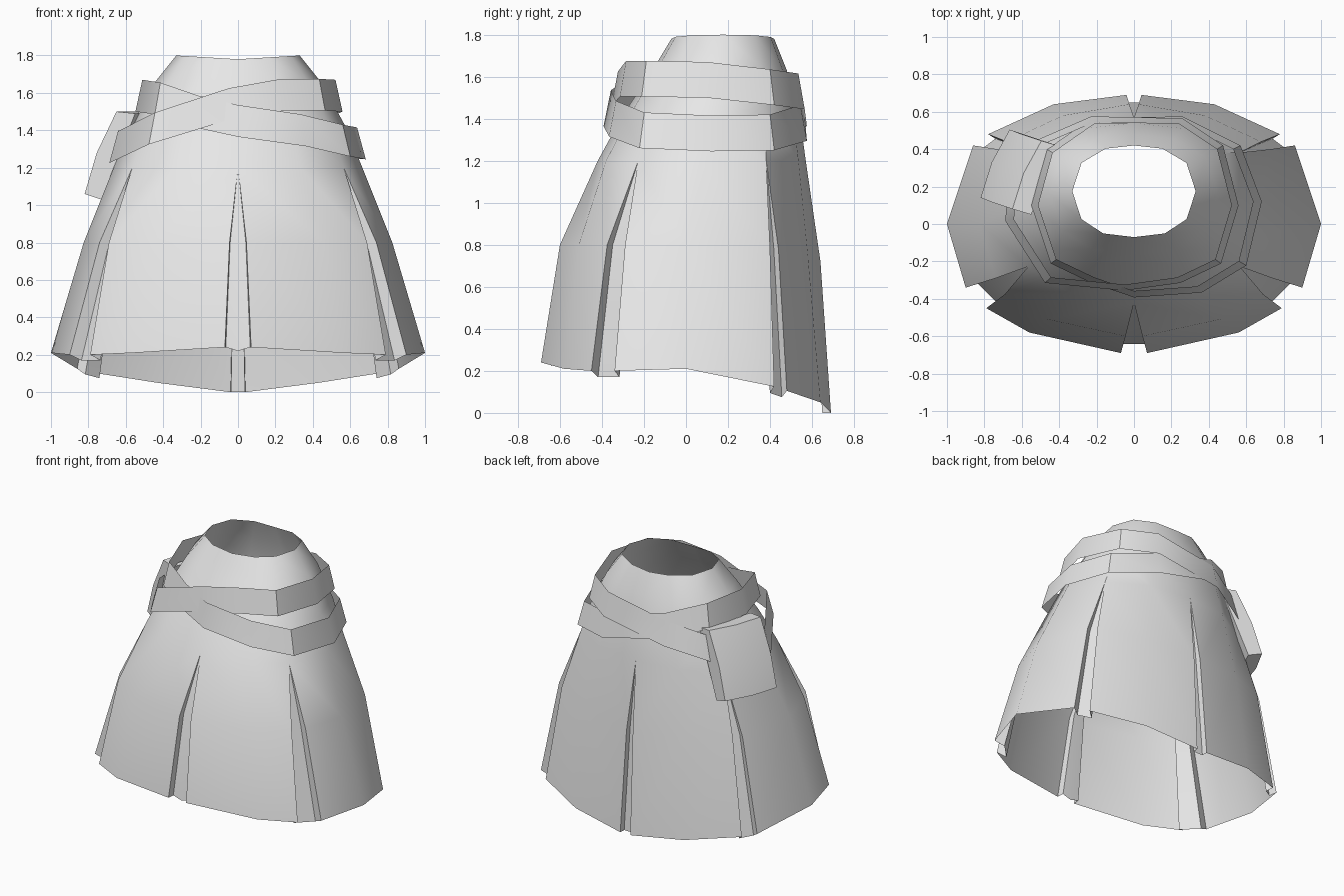
import bpy, bmesh, math
from mathutils import Vector

if "Cube" in bpy.data.objects:
    bpy.data.objects.remove(bpy.data.objects["Cube"])

cloth = bpy.data.materials.new("plain_grey")
cloth.diffuse_color = (0.8, 0.8, 0.8, 1)
cloth.use_nodes = True
cloth.node_tree.nodes["Principled BSDF"].inputs["Base Color"].default_value = cloth.diffuse_color


def make(name, verts, faces, angle=40, mirror=False):
    """Create a smooth-shaded mesh object, optionally mirrored across x."""
    mesh = bpy.data.meshes.new(name)
    mesh.from_pydata(verts, [], faces)
    mesh.materials.append(cloth)
    obj = bpy.data.objects.new(name, mesh)
    bpy.context.collection.objects.link(obj)
    bpy.ops.object.select_all(action='DESELECT')
    obj.select_set(True)
    bpy.context.view_layer.objects.active = obj
    if mirror:
        mod = obj.modifiers.new("mirror", 'MIRROR')
        mod.use_clip = True
        mod.merge_threshold = 0.001
        bpy.ops.object.modifier_apply(modifier=mod.name)
    bpy.ops.object.shade_smooth_by_angle(angle=math.radians(angle))
    return obj


# ---- skirt: right half, mirrored ----
verts, faces = [], []


def add(points):
    start = len(verts)
    verts.extend(points)
    return list(range(start, len(verts)))


def bridge(upper, lower):
    for i in range(len(upper) - 1):
        quad = [upper[i], lower[i], lower[i + 1], upper[i + 1]]
        faces.append(list(dict.fromkeys(quad)))


# hip rings, from waist opening down to the top of the pleats
shape = [(0, -1), (.50, -.92), (.85, -.61), (1, 0), (.85, .62), (.46, .93), (0, 1)]
rings = []
for width, front, back, z, tilt in [(.33, -.07, .42, 1.79, .01), (.45, -.16, .48, 1.64, .01),
                                    (.575, -.30, .54, 1.42, 0), (.665, -.42, .57, 1.2, 0)]:
    mid, half = (front + back) / 2, (back - front) / 2
    rings.append(add([(x * width, mid + y * half, z + tilt * (abs(x) * 2 - 1))
                      for x, y in shape]))
for a, b in zip(rings, rings[1:]):
    bridge(a, b)
apex = rings[-1]

# three panels, each with a middle row and a hem row
panels = [
    ([(.045, -.60, .8), (.46, -.51, .8), (.69, -.375, .8)],
     [(.07, -.69, .24), (.56, -.58, .21), (.79, -.45, .20)]),
    ([(.74, -.29, .8), (.825, 0, .8), (.73, .40, .78)],
     [(.90, -.34, .20), (1.0, 0, .21), (.86, .42, .125)]),
    ([(.68, .44, .78), (.38, .58, .75), (.025, .64, .72)],
     [(.78, .48, .105), (.43, .64, .05), (.04, .69, 0)]),
]
edges = []
for k, (mid, hem) in enumerate(panels):
    m, h = add(mid), add(hem)
    bridge(apex[2 * k:2 * k + 3], m)
    bridge(m, h)
    edges.append((m, h))


# folded strips set behind the gaps between panels
def inset(point, depth, drop=0.0):
    x, y, z = point
    return (x * (1 - depth), y * (1 - depth), z - drop)


def fold(top, left, right, depth):
    """left/right are (middle, hem) vertex ids; None means the centre line."""
    rows = []
    for level in (0, 1):
        row = []
        drop = .03 * level if None not in (left, right) else 0
        if left:
            row += [left[level]] + add([inset(verts[left[level]], depth, drop)])
        if right:
            row += add([inset(verts[right[level]], depth, drop)]) + [right[level]]
        if not left or not right:
            src = verts[(left or right)[level]]
            centre = add([(0, src[1] * (1 - depth), src[2] - .02 * level * (right is not None))])
            row = row + centre if left else centre + row
        rows.append(row)
    bridge([top] * len(rows[0]), rows[0])
    bridge(*rows)


ends = [((m[0], h[0]), (m[2], h[2])) for m, h in edges]
fold(apex[0], None, ends[0][0], .07)
fold(apex[2], ends[0][1], ends[1][0], .07)
fold(apex[4], ends[1][1], ends[2][0], .05)
fold(apex[6], ends[2][1], None, .06)
make("pleated_skirt", verts, faces, 40, mirror=True)


# ---- two crossing slanted belts ----
def belt(name, path, half_width=.085, flare=.035):
    vs, n = [], len(path)
    for x, y, z in path:
        for s in (1, -1):
            k = 1 - s * flare
            vs.append((x * k, .12 + (y - .12) * k, z + s * half_width))
    fs = [(2 * i, 2 * i + 1, (2 * i + 3) % (2 * n), (2 * i + 2) % (2 * n)) for i in range(n)]
    make(name, vs, fs, 40)


belt("belt_high_right",
     [(.54, .10, 1.585), (.45, -.20, 1.59), (.24, -.30, 1.59), (-.05, -.34, 1.54),
      (-.46, -.30, 1.41), (-.665, .02, 1.31), (-.65, .20, 1.32), (-.52, .43, 1.36),
      (-.22, .56, 1.45), (.25, .55, 1.53), (.46, .41, 1.55)])
belt("belt_high_left",
     [(-.53, .10, 1.585), (-.43, -.20, 1.57), (-.22, -.30, 1.50), (0, -.375, 1.45),
      (.35, -.35, 1.40), (.58, -.21, 1.345), (.66, .12, 1.33), (.55, .41, 1.335),
      (.25, .56, 1.38), (-.22, .55, 1.50), (-.45, .39, 1.57)])

# ---- tilted hip pouch with a bulging outer face ----
along = Vector((.155, .365, 0))
profile = [(-.55, .05, 1.49), (-.65, .08, 1.50), (-.755, .115, 1.28), (-.82, .14, 1.06),
           (-.73, .11, 1.03)]
pouch = []
for t, bulge in ((0, 0), (.5, .02), (1, 0)):
    for i, p in enumerate(profile):
        out = Vector((-.9, .4, 0)) * bulge * (i in (1, 2, 3))
        pouch.append(Vector(p) + along * t + out)
sides = [(r * 5 + i, r * 5 + (i + 1) % 5, r * 5 + 5 + (i + 1) % 5, r * 5 + 5 + i)
         for r in (0, 1) for i in range(5)]
make("hip_pouch", pouch, sides + [(4, 3, 2, 1, 0), (10, 11, 12, 13, 14)], 50)

# outward normals everywhere
for obj in bpy.data.objects:
    bm = bmesh.new()
    bm.from_mesh(obj.data)
    bmesh.ops.recalc_face_normals(bm, faces=bm.faces)
    bm.to_mesh(obj.data)
    bm.free()
